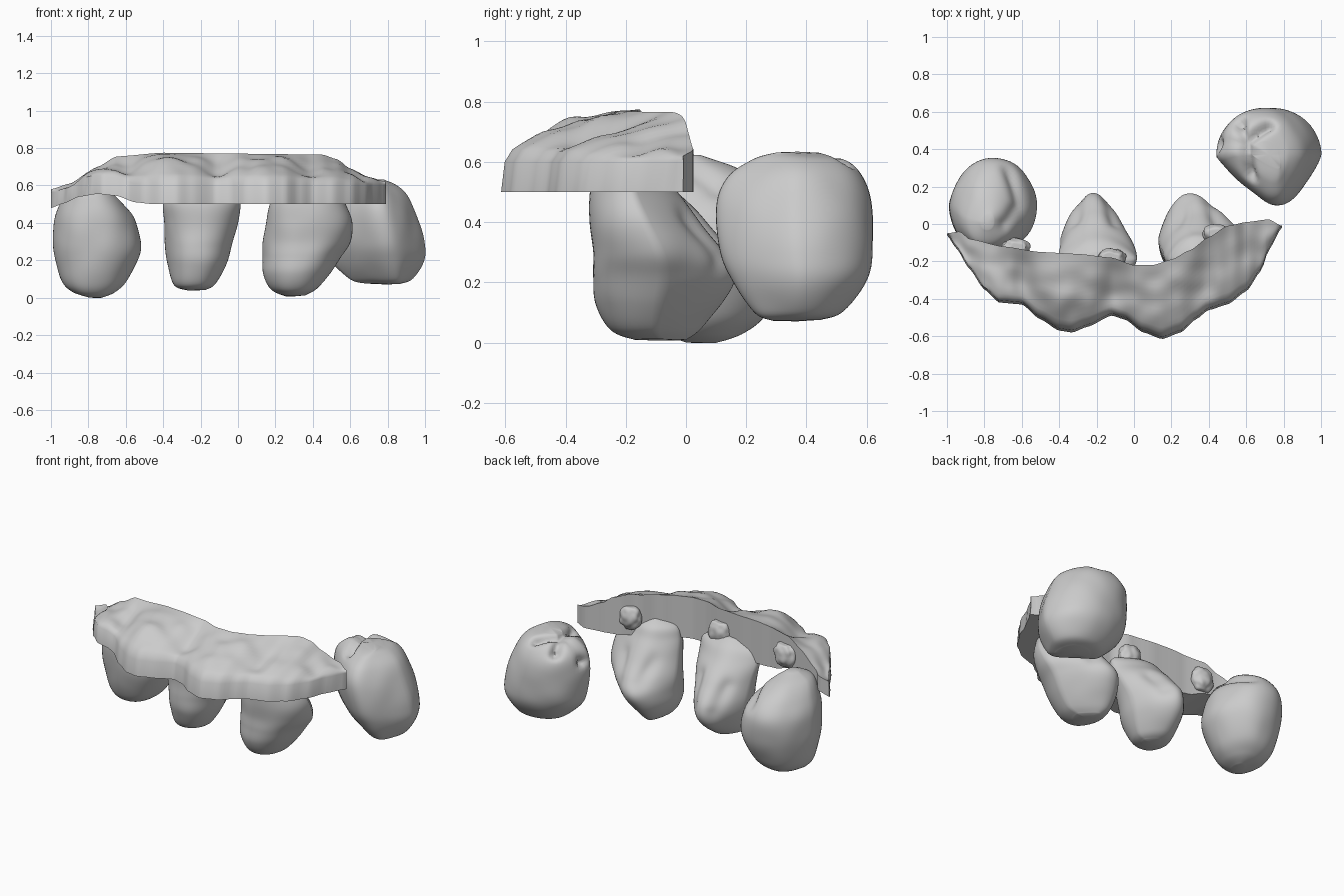
import bpy, bmesh, math
from mathutils import Vector, noise

if "Cube" in bpy.data.objects:
    bpy.data.objects.remove(bpy.data.objects["Cube"])


def interp(pts, x):
    """Smooth interpolation through (x, value) points."""
    for (x0, v0), (x1, v1) in zip(pts, pts[1:]):
        if x <= x1:
            k = max(0, (x - x0) / (x1 - x0))
            return v0 + (v1 - v0) * (0.5 * k + 0.5 * k * k * (3 - 2 * k))
    return pts[-1][1]


def catmull(rows, u):
    i = min(int(u), len(rows) - 2)
    t = u - i
    p = [rows[max(0, min(len(rows) - 1, i + k))] for k in (-1, 0, 1, 2)]
    return [0.5 * (2 * b + (c - a) * t + (2 * a - 5 * b + 4 * c - d) * t * t
                   + (3 * b - a - 3 * c + d) * t ** 3) for a, b, c, d in zip(*p)]


def finish(bm, name, angle):
    bmesh.ops.recalc_face_normals(bm, faces=bm.faces)
    me = bpy.data.meshes.new(name)
    bm.to_mesh(me)
    bm.free()
    ob = bpy.data.objects.new(name, me)
    bpy.context.collection.objects.link(ob)
    bpy.ops.object.select_all(action='DESELECT')
    ob.select_set(True)
    bpy.context.view_layer.objects.active = ob
    bpy.ops.object.shade_smooth_by_angle(angle=math.radians(angle))
    return ob


def bridge(bm, a, b):
    n = len(a)
    for i in range(n):
        bm.faces.new((a[i], a[(i + 1) % n], b[(i + 1) % n], b[i]))


def seg_dist(p, a, b):
    a, b = Vector(a), Vector(b)
    d = b - a
    k = max(0, min(1, (p - a).dot(d) / d.length_squared))
    return (p - a - d * k).length


# Gum: curved slab with a flat back wall, sloping lumpy top and short front wall
FRONT = [(-1, -.06), (-.95, -.13), (-.88, -.24), (-.8, -.35), (-.72, -.42), (-.6, -.43),
         (-.5, -.51), (-.4, -.57), (-.33, -.58), (-.25, -.55), (-.12, -.49), (-.05, -.51),
         (.05, -.58), (.15, -.615), (.25, -.58), (.33, -.51), (.4, -.46), (.5, -.43),
         (.6, -.36), (.68, -.25), (.72, -.14), (.79, -.02)]
BACK = [(-1, -.05), (-.93, -.04), (-.88, -.08), (-.7, -.12), (-.5, -.15), (-.3, -.16),
        (-.12, -.18), (0, -.22), (.1, -.22), (.2, -.19), (.3, -.14), (.4, -.07),
        (.5, -.01), (.6, .01), (.72, .025), (.79, -.01)]
TOP = [(-1, .58), (-.9, .61), (-.75, .7), (-.65, .755), (-.4, .775), (0, .77), (.45, .765),
       (.53, .74), (.6, .69), (.7, .645), (.79, .62)]
BOTTOM = [(-1, .48), (-.93, .505), (-.85, .54), (-.75, .555), (-.65, .545), (-.55, .51),
          (-.45, .5), (.79, .5)]


def gum():
    bm = bmesh.new()
    nx, nt, prev = 110, 16, None
    for i in range(nx + 1):
        x = -1 + 1.79 * i / nx
        yf, yb = interp(FRONT, x), interp(BACK, x)
        zt, zb = interp(TOP, x), interp(BOTTOM, x)
        rim = min(zb + .1, zt - .02)
        valley = sum(math.exp(-((x - c) / .08) ** 2) for c in (-.6, -.1, .38))
        ring = [bm.verts.new((x, yf, zb))]
        for j in range(nt + 1):
            t = j / nt
            y = yf + (yb - yf) * t + .012 * (1 - t)
            hump = math.sin(math.pi * t)
            z = rim + (zt - rim) * t ** .5 - .045 * valley * hump
            z += .022 * hump * noise.noise(Vector((x * 9, y * 9, 3)))
            z += .02 * hump * math.exp(-((x + .4) / .1) ** 2)
            ring.append(bm.verts.new((x, y, z)))
        ring.append(bm.verts.new((x, yb, zb)))
        if prev:
            bridge(bm, prev, ring)
        else:
            bm.faces.new(ring)
        prev = ring
    bm.faces.new(prev)
    return finish(bm, "gum", 40)


def tooth(name, rows, taper, skew=0, grooves=(), depth=.03, width=.025):
    """Stacked rounded rings; each row is z, left, right, front, back."""
    bm = bmesh.new()
    n, m, prev = 64, 52, None
    first = None
    for i in range(m + 1):
        z, x0, x1, y0, y1 = catmull(rows, (len(rows) - 1) * i / m)
        ring = []
        for k in range(n):
            a = 2 * math.pi * k / n
            c, s = math.cos(a), math.sin(a)
            c = math.copysign(abs(c) ** .9, c)
            side = max(0, s if taper > 0 else -s)
            x = (x0 + x1) / 2 + (x1 - x0) / 2 * c * (1 - abs(taper) * side) + skew * side
            y = (y0 + y1) / 2 + (y1 - y0) / 2 * s
            ring.append(bm.verts.new((x, y, z)))
        if prev:
            bridge(bm, prev, ring)
        else:
            first = ring
        prev = ring
    for ring, off in ((first, -.003), (prev, .003)):
        co = sum((v.co for v in ring), Vector()) / n
        pole = bm.verts.new(co + Vector((0, 0, off)))
        for k in range(n):
            bm.faces.new((ring[k], ring[(k + 1) % n], pole))
    # grooves pull the surface inwards, a little noise keeps it organic
    mid = sum((v.co for v in bm.verts), Vector()) / len(bm.verts)
    for v in bm.verts:
        p = v.co.copy()
        inward = (mid - p).normalized()
        g = max([math.exp(-(seg_dist(p, a, b) / width) ** 2) for a, b in grooves] or [0])
        v.co += inward * (depth * g + .006 * noise.noise(p * 7))
    return finish(bm, name, 60)


gum()

# Front teeth: wedge shaped, thick at the lower back
tooth("left_tooth", [
    (.0, -.80, -.73, 0, .1), (.03, -.89, -.66, -.06, .19), (.1, -.95, -.59, -.10, .27),
    (.25, -.985, -.52, -.14, .34), (.4, -.985, -.545, -.15, .35), (.5, -.95, -.61, -.14, .29),
    (.58, -.90, -.68, -.11, .17), (.625, -.82, -.75, -.03, .05)], .12, .01,
    [((-.66, .3, .48), (-.64, .1, .5)), ((-.64, .1, .5), (-.7, 0, .58))], .025, .04)
tooth("middle_tooth", [
    (.04, -.27, -.17, -.16, -.05), (.07, -.34, -.12, -.24, .03), (.18, -.375, -.06, -.29, .15),
    (.28, -.39, -.03, -.30, .16), (.4, -.395, 0, -.30, .07), (.5, -.40, .015, -.30, -.03),
    (.57, -.37, 0, -.28, -.09), (.61, -.28, -.1, -.24, -.15)], .38, -.01,
    [((-.32, .03, .4), (-.27, .12, .25)), ((-.1, .02, .42), (-.15, .11, .28))], .02, .045)
tooth("right_tooth", [
    (.01, .26, .36, -.17, .0), (.045, .18, .42, -.25, .05), (.13, .135, .49, -.30, .12),
    (.22, .13, .55, -.31, .16), (.3, .135, .60, -.31, .13), (.4, .15, .61, -.32, .05),
    (.5, .17, .58, -.32, -.03), (.57, .2, .55, -.30, -.07), (.61, .3, .45, -.24, -.13)],
    .38, -.04,
    [((.22, .02, .42), (.27, .1, .28)), ((.45, .02, .42), (.4, .1, .28))], .02, .045)

# Separate back tooth with a star of fissures on its chewing face
hub = (.6, .44, .61)
tooth("back_tooth", [
    (.075, .68, .86, .29, .45), (.1, .6, .93, .23, .52), (.2, .49, .995, .16, .595),
    (.3, .45, .995, .115, .62), (.45, .44, .95, .1, .615), (.55, .46, .90, .14, .585),
    (.61, .53, .83, .22, .53), (.63, .63, .77, .3, .44)], -.5, .07,
    [(hub, (.72, .53, .61)), (hub, (.62, .25, .6)), (hub, (.46, .42, .5)),
     (hub, (.56, .55, .57))], .05, .028)

# Small attachment knobs on the back wall of the gum
for i, (x, y, z) in enumerate([(-.63, -.125, .63), (-.12, -.18, .62), (.44, -.05, .62)]):
    bm = bmesh.new()
    bmesh.ops.create_icosphere(bm, subdivisions=4, radius=1)
    for v in bm.verts:
        c = v.co
        c *= 1 + .15 * noise.noise(c * 2 + Vector((i * 5, 0, 0)))
        v.co = (x + c.x * .075, y + c.y * .05, z + max(-.9, min(.8, c.z)) * .085)
    finish(bm, "knob_%d" % (i + 1), 40)
